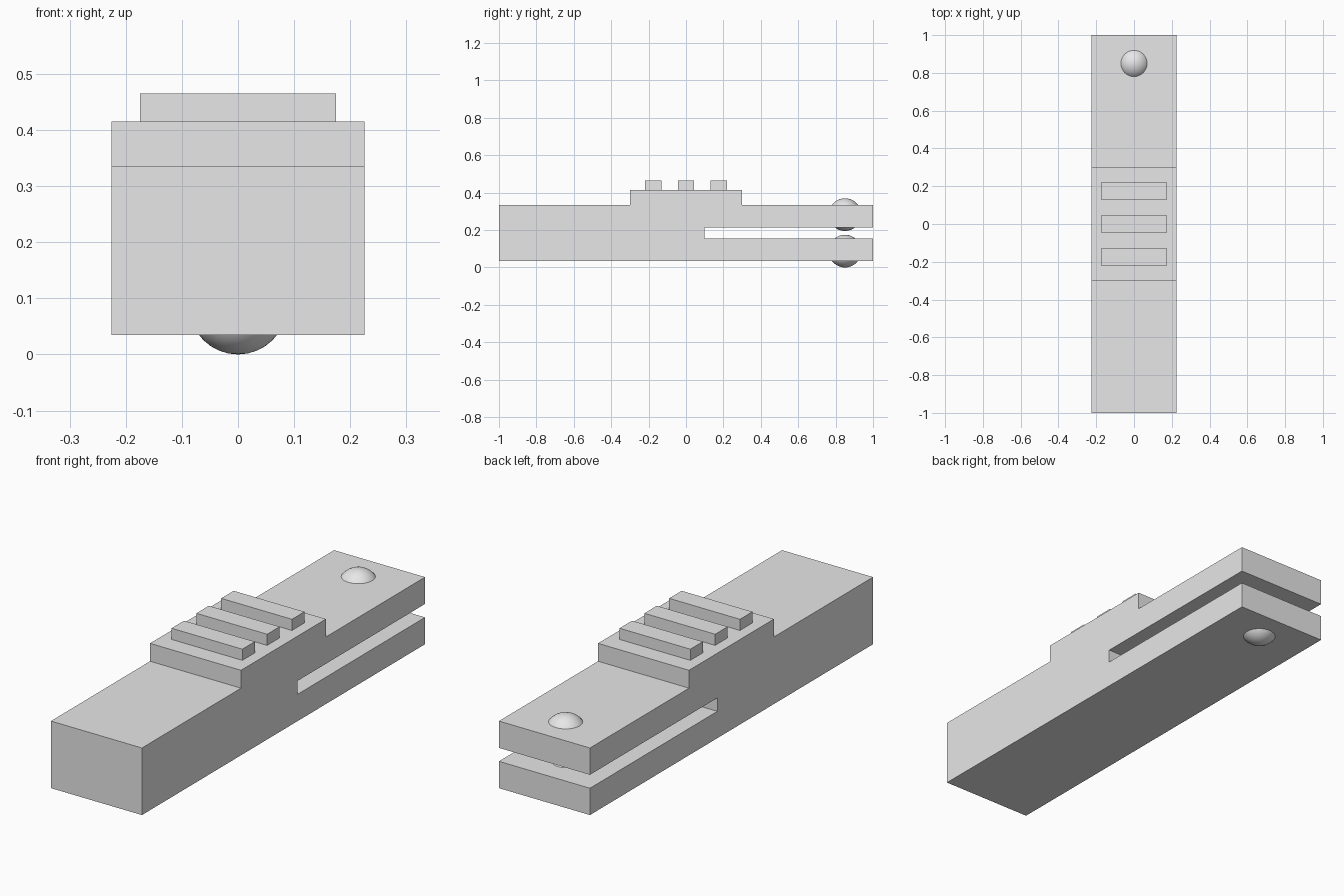
import bpy
import bmesh
from mathutils import Matrix

default = bpy.data.objects.get("Cube")
if default:
    bpy.data.objects.remove(default, do_unlink=True)

GREY = (0.8, 0.8, 0.8, 1.0)
grey = bpy.data.materials.new("light grey")
grey.use_nodes = True
grey.diffuse_color = GREY
grey.node_tree.nodes["Principled BSDF"].inputs["Base Color"].default_value = GREY


def add_object(name, bm):
    bmesh.ops.recalc_face_normals(bm, faces=bm.faces)
    mesh = bpy.data.meshes.new(name)
    bm.to_mesh(mesh)
    bm.free()
    mesh.materials.append(grey)
    obj = bpy.data.objects.new(name, mesh)
    bpy.context.collection.objects.link(obj)
    return obj


def extruded_profile(name, profile, half_width):
    """Extrude a closed (y, z) outline across x."""
    bm = bmesh.new()
    face = bm.faces.new([bm.verts.new((-half_width, y, z)) for y, z in profile])
    side = bmesh.ops.extrude_face_region(bm, geom=[face])
    verts = [v for v in side["geom"] if isinstance(v, bmesh.types.BMVert)]
    bmesh.ops.translate(bm, verts=verts, vec=(2 * half_width, 0, 0))
    return add_object(name, bm)


def contact_ball(name, y, z, radius):
    bm = bmesh.new()
    bmesh.ops.create_uvsphere(bm, u_segments=32, v_segments=16, radius=radius,
                              matrix=Matrix.Translation((0, y, z)))
    for face in bm.faces:
        face.smooth = True
    return add_object(name, bm)


# Forked body with a raised grip platform
bottom, top, platform = 0.035, 0.335, 0.415
slot_low, slot_high, slot_start = 0.155, 0.215, 0.1
extruded_profile("forked_body", [
    (-1, bottom), (1, bottom), (1, slot_low), (slot_start, slot_low),
    (slot_start, slot_high), (1, slot_high), (1, top), (0.3, top),
    (0.3, platform), (-0.3, platform), (-0.3, top), (-1, top)], 0.225)

# Three grip ridges across the platform
for label, y in (("front", -0.175), ("middle", 0), ("back", 0.175)):
    y0, y1 = y - 0.044, y + 0.044
    extruded_profile(label + "_grip_ridge", [
        (y0, platform), (y1, platform), (y1, 0.465), (y0, 0.465)], 0.175)

# Balls set through the two prongs
contact_ball("lower_ball", 0.85, 0.0875, 0.0875)
contact_ball("upper_ball", 0.85, 0.2825, 0.0875)
